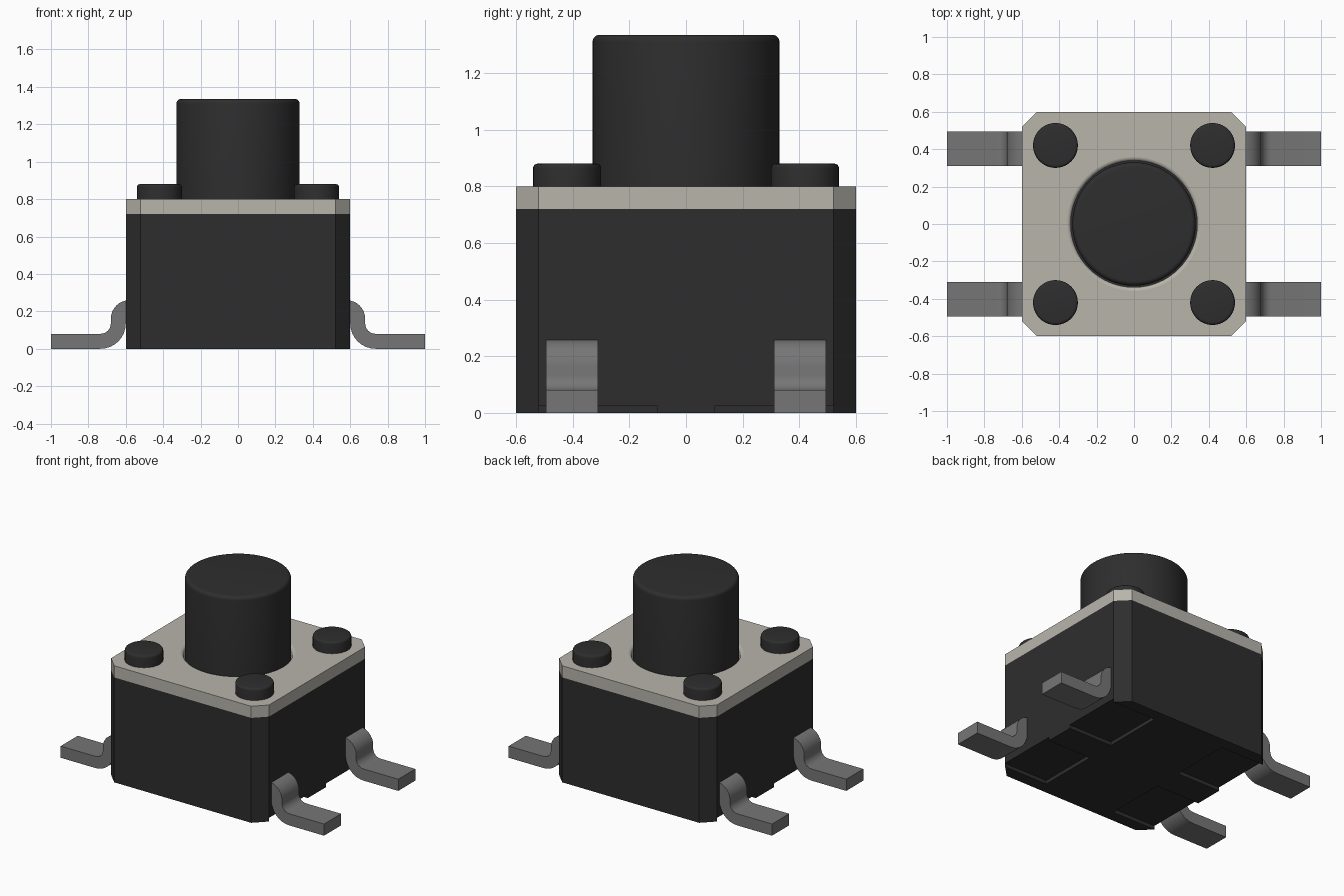
import bpy, bmesh
from math import sin, cos, pi, radians

cube = bpy.data.objects.get("Cube")
if cube:
    bpy.data.objects.remove(cube, do_unlink=True)


def material(name, colour):
    mat = bpy.data.materials.new(name)
    mat.use_nodes = True
    mat.diffuse_color = (*colour, 1)
    mat.node_tree.nodes["Principled BSDF"].inputs["Base Color"].default_value = (*colour, 1)
    return mat


BLACK = material("black plastic", (0.027, 0.027, 0.027))
PLATE = material("warm grey metal", (0.48, 0.46, 0.41))
STEEL = material("dark grey metal", (0.18, 0.18, 0.18))


def finish(name, bm, mat, smooth=False):
    bmesh.ops.recalc_face_normals(bm, faces=bm.faces)
    mesh = bpy.data.meshes.new(name)
    bm.to_mesh(mesh)
    bm.free()
    mesh.materials.append(mat)
    obj = bpy.data.objects.new(name, mesh)
    bpy.context.collection.objects.link(obj)
    if smooth:
        bpy.ops.object.select_all(action="DESELECT")
        obj.select_set(True)
        bpy.context.view_layer.objects.active = obj
        bpy.ops.object.shade_smooth_by_angle(angle=radians(40))
    return obj


def prism(name, outline, offset, mat, smooth=False):
    """Extrude a closed 3D outline along an offset."""
    bm = bmesh.new()
    face = bm.faces.new([bm.verts.new(p) for p in outline])
    geom = bmesh.ops.extrude_face_region(bm, geom=[face])["geom"]
    bmesh.ops.translate(bm, vec=offset, verts=[g for g in geom if isinstance(g, bmesh.types.BMVert)])
    return finish(name, bm, mat, smooth)


def lathe(name, profile, centre, mat, steps=64):
    """Spin a (radius, height) profile, capping both ends."""
    bm = bmesh.new()
    rings = [[bm.verts.new((centre[0] + r * cos(2 * pi * i / steps),
                            centre[1] + r * sin(2 * pi * i / steps), z))
              for i in range(steps)] for r, z in profile]
    for low, high in zip(rings, rings[1:]):
        for i in range(steps):
            j = (i + 1) % steps
            bm.faces.new((low[i], low[j], high[j], high[i]))
    bm.faces.new(rings[0])
    bm.faces.new(rings[-1])
    return finish(name, bm, mat, True)


def arc(cx, cz, r, start, end, steps=8):
    angles = [radians(start + (end - start) * i / steps) for i in range(steps + 1)]
    return [(cx + r * cos(a), cz + r * sin(a)) for a in angles]


def cut(obj, cutter):
    mod = obj.modifiers.new("cut", "BOOLEAN")
    mod.operation = "DIFFERENCE"
    mod.solver = "EXACT"
    mod.object = cutter
    bpy.context.view_layer.objects.active = obj
    bpy.ops.object.modifier_apply(modifier=mod.name)
    bpy.data.objects.remove(cutter, do_unlink=True)


def chamfered_square(z, half=0.6, corner=0.52):
    return [(x, y, z) for x, y in (
        (half, -corner), (half, corner), (corner, half), (-corner, half),
        (-half, corner), (-half, -corner), (-corner, -half), (corner, -half))]


SIDES = [("right_front", -1, -1), ("left_front", 1, -1),
         ("right_back", -1, 1), ("left_back", 1, 1)]

# Housing with a shallow pocket under each leg
housing = prism("housing", chamfered_square(0), (0, 0, 0.72), BLACK)
for name, sx, sy in SIDES:
    pocket = [(sx * x, sy * y, -0.1) for x, y in ((0.27, 0.1), (0.7, 0.1), (0.7, 0.52), (0.27, 0.52))]
    cut(housing, prism("pocket_cutter", pocket, (0, 0, 0.125), BLACK))

# Cover plate with a round-edged hole for the button
cover = prism("cover_plate", chamfered_square(0.72), (0, 0, 0.08), PLATE)
rim = [(0.338, 0.6)] + arc(0.358, 0.78, 0.02, 180, 90, 5) + [(0.358, 0.9)]
cut(cover, lathe("hole_cutter", rim, (0, 0), PLATE))

# Button
lathe("button", [(0.33, 0.71)] + arc(0.305, 1.31, 0.025, 0, 90, 6), (0, 0), BLACK)

# Corner posts and bent legs
leg_profile = (arc(0.58, 0.16, 0.1, 90, 0) + arc(0.735, 0.135, 0.055, 180, 270)
               + [(1.0, 0.08), (1.0, 0.0)]
               + arc(0.735, 0.135, 0.135, 270, 180) + arc(0.58, 0.16, 0.02, 0, 90))
for name, sx, sy in SIDES:
    lathe(name + "_post", [(0.12, 0.71)] + arc(0.105, 0.865, 0.015, 0, 90, 4),
          (sx * 0.42, sy * 0.42), BLACK, 40)
    prism(name + "_leg", [(sx * x, sy * 0.31, z) for x, z in leg_profile],
          (0, sy * 0.185, 0), STEEL, True)
